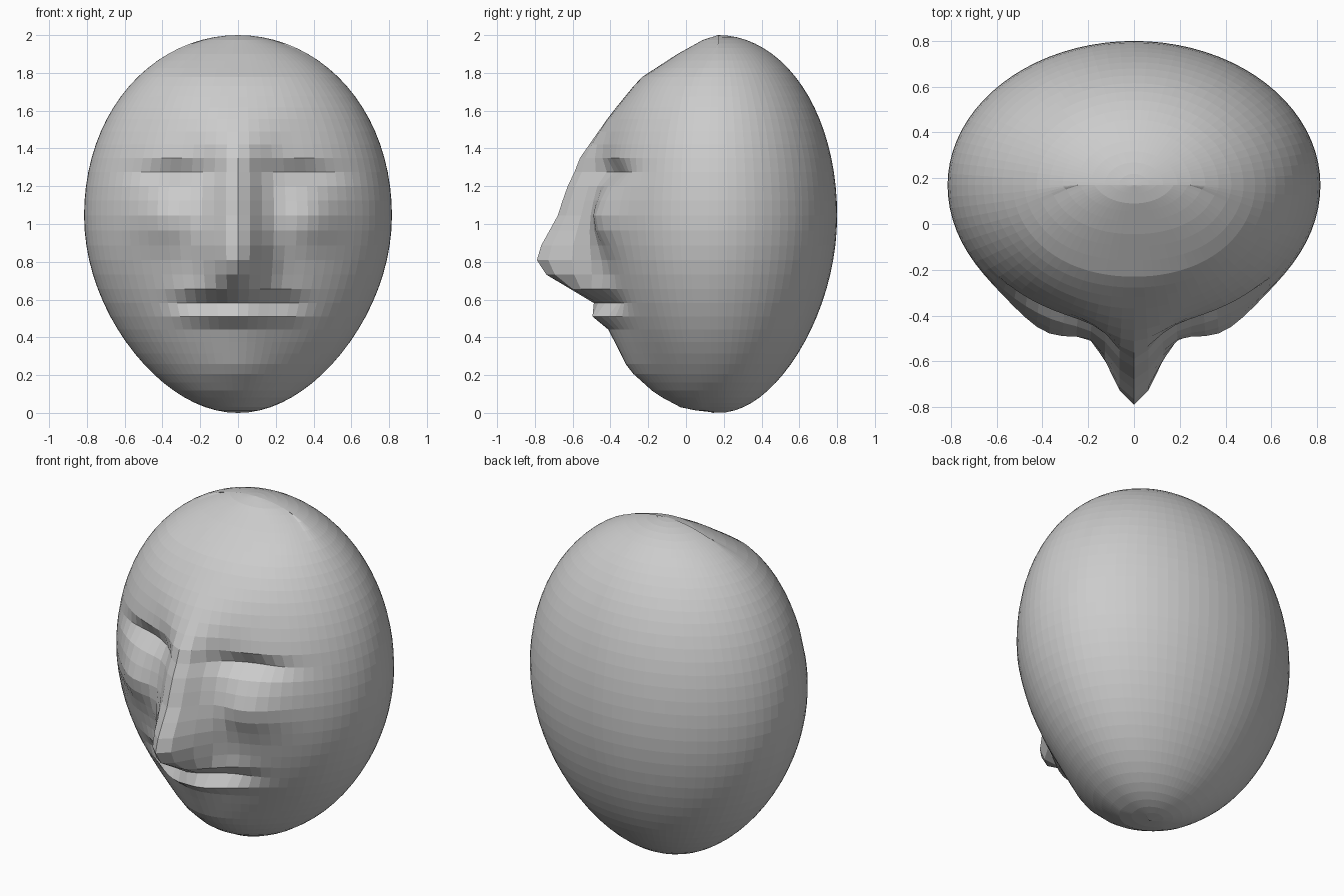
import bpy, bmesh
from math import sin, cos, pi, exp, sqrt

if "Cube" in bpy.data.objects:
    bpy.data.objects.remove(bpy.data.objects["Cube"])

SEG, RINGS = 80, 40
YC, RX, RY_BACK, RY_FRONT = 0.17, 0.815, 0.63, 0.65

# Centre-line profile of the face: (z, y, lateral falloff)
PROFILE = [(0.0, 0.17, .3), (0.02, -0.01, .3), (0.1, -0.16, .3), (0.23, -0.305, .28),
           (0.44, -0.41, .24), (0.53, -0.50, .2), (0.6, -0.50, .2), (0.66, -0.61, .17),
           (0.735, -0.745, .15), (0.81, -0.79, .14), (0.89, -0.765, .14),
           (1.04, -0.68, .13), (1.18, -0.635, .12), (1.345, -0.565, .12),
           (1.58, -0.40, .25), (1.77, -0.245, .4), (1.9, -0.045, .5),
           (1.975, 0.09, .5), (2.0, 0.17, .5)]

# Face details: (x, z, x spread, z spread, push forward)
DETAILS = [(.33, 1.275, .2, .045, -.065),   # eye crease under the brow
           (.38, 1.03, .17, .14, .07),      # cheek
           (.16, .66, .15, .035, .03),      # upper lip
           (.17, .59, .15, .03, -.05),      # mouth line
           (.15, .52, .17, .035, .035)]     # lower lip


def profile(z):
    for (z0, y0, s0), (z1, y1, s1) in zip(PROFILE, PROFILE[1:]):
        if z <= z1:
            t = (z - z0) / (z1 - z0)
            return y0 + t * (y1 - y0), s0 + t * (s1 - s0)
    return PROFILE[-1][1:]


def head_point(theta, phi):
    c, s = cos(theta), sin(theta)
    taper = 1 - 0.1 * c * c if c < 0 else 1      # narrower jaw
    z = 1 + c + 0.045 * s * s
    x = RX * s * taper * sin(phi)
    side = cos(phi)                              # +1 at the front
    if side <= 0:
        return x, YC - RY_BACK * s * taper * side, z
    y = YC - RY_FRONT * s * taper * side
    fade = min(1, side * 3)
    centre, spread = profile(z)
    y += (centre - (YC - RY_FRONT * s * taper)) * exp(-(x / spread) ** 2) * fade
    for dx, dz, sx, sz, push in DETAILS:
        y -= push * fade * exp(-((abs(x) - dx) / sx) ** 2 - ((z - dz) / sz) ** 2)
    return x, y, z


# Head: a ringed egg with the face pushed out of its front
bm = bmesh.new()
bottom, top = bm.verts.new((0, YC - .04, 0)), bm.verts.new((0, YC, 2))
rows = [[bm.verts.new(head_point(pi * r / RINGS, 2 * pi * k / SEG)) for k in range(SEG)]
        for r in range(1, RINGS)]
for k in range(SEG):
    n = (k + 1) % SEG
    bm.faces.new((top, rows[0][k], rows[0][n]))
    bm.faces.new((bottom, rows[-1][n], rows[-1][k]))
    for a, b in zip(rows, rows[1:]):
        bm.faces.new((a[k], b[k], b[n], a[n]))
bmesh.ops.recalc_face_normals(bm, faces=bm.faces)
mesh = bpy.data.meshes.new("head")
bm.to_mesh(mesh)
bm.free()
head = bpy.data.objects.new("head", mesh)
bpy.context.collection.objects.link(head)
